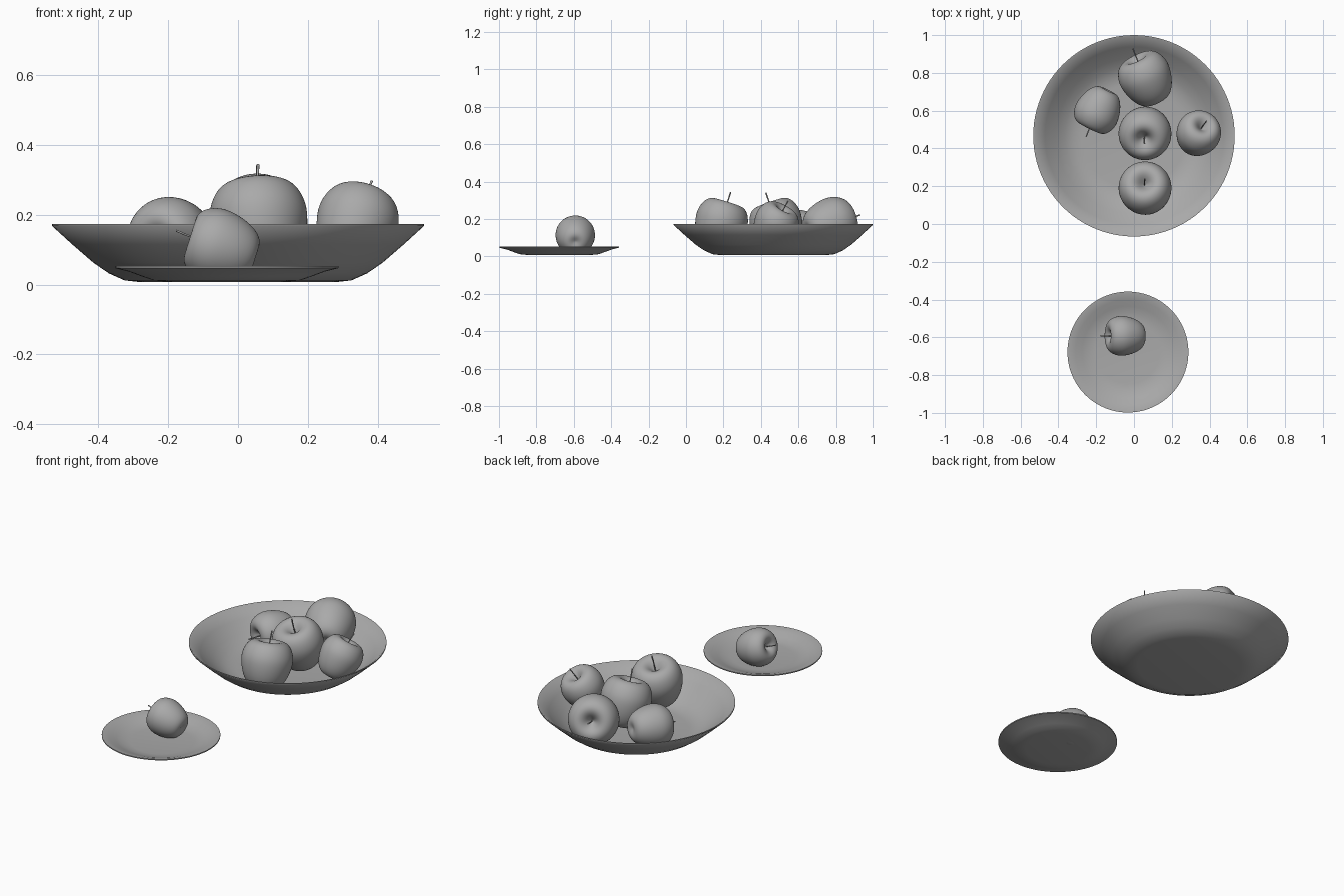
import bpy
import bmesh
import math
from mathutils import Vector

if "Cube" in bpy.data.objects:
    bpy.data.objects.remove(bpy.data.objects["Cube"])

# One plain grey material for everything
grey = bpy.data.materials.new("plain_grey")
grey.use_nodes = True
colour = (0.4, 0.4, 0.4, 1)
grey.diffuse_color = colour
grey.node_tree.nodes["Principled BSDF"].inputs["Base Color"].default_value = colour


def lathe(name, profile, steps, subdivide=0):
    """Spin an (r, z) profile around z into a smooth mesh object."""
    bm = bmesh.new()
    verts = [bm.verts.new((r, 0, z)) for r, z in profile]
    edges = [bm.edges.new(pair) for pair in zip(verts, verts[1:])]
    bmesh.ops.spin(bm, geom=verts + edges, axis=(0, 0, 1), cent=(0, 0, 0),
                   angle=math.tau, steps=steps, use_duplicate=False)
    bmesh.ops.remove_doubles(bm, verts=bm.verts, dist=0.0005)
    bmesh.ops.recalc_face_normals(bm, faces=bm.faces)
    mesh = bpy.data.meshes.new(name)
    bm.to_mesh(mesh)
    bm.free()
    mesh.materials.append(grey)
    obj = bpy.data.objects.new(name, mesh)
    bpy.context.collection.objects.link(obj)
    if subdivide:
        mod = obj.modifiers.new("smooth", "SUBSURF")
        mod.levels = mod.render_levels = subdivide
    bpy.ops.object.select_all(action="DESELECT")
    obj.select_set(True)
    bpy.context.view_layer.objects.active = obj
    bpy.ops.object.shade_smooth_by_angle(angle=math.radians(50))
    return obj


def dish(name, outline, thickness, centre):
    """Thin dish: outer outline from the middle to the rim, then back inside."""
    inner = [(max(r - thickness / 2, 0), z + thickness) for r, z in outline[:-1]]
    rim_r, rim_z = outline[-1]
    profile = outline + [(rim_r, rim_z + 0.006), (rim_r - 0.006, rim_z + 0.006)]
    obj = lathe(name, profile + inner[::-1], 96)
    obj.location = centre
    return obj


# Fruit body with a dimple at both ends, in units of its radius
BODY = [(0, -.84), (.15, -.89), (.36, -.95), (.64, -.82), (.88, -.42), (1.01, .1),
        (.99, .44), (.83, .8), (.56, .95), (.3, .87), (.1, .64), (0, .54)]


def apple(name, centre, radius, axis):
    turn = Vector((0, 0, 1)).rotation_difference(Vector(axis))
    body = lathe(name, BODY, 24, 2)
    # Slightly bent stem rising out of the dimple
    curve = bpy.data.curves.new(name + "_stem", "CURVE")
    curve.dimensions = "3D"
    curve.bevel_depth = 0.022
    curve.bevel_resolution = 2
    curve.use_fill_caps = True
    path = curve.splines.new("POLY")
    path.points.add(4)
    for i, point in enumerate(path.points):
        t = i / 4
        point.co = (0.05 * t * t, 0, 0.48 + 0.84 * t, 1)
        point.radius = 0.8 + 0.5 * t
    curve.materials.append(grey)
    stem = bpy.data.objects.new(name + "_stem", curve)
    bpy.context.collection.objects.link(stem)
    for obj in (body, stem):
        obj.location = centre
        obj.scale = (radius,) * 3
        obj.rotation_mode = "QUATERNION"
        obj.rotation_quaternion = turn


# Large bowl and small plate
dish("bowl", [(0, .007), (.28, .007), (.325, .012), (.37, .032), (.415, .063),
              (.475, .115), (.533, .168)], 0.008, (0, .467, 0))
dish("plate", [(0, .008), (.17, .008), (.21, .012), (.245, .024), (.28, .037),
               (.32, .047)], 0.005, (-.032, -.678, 0))

# Fruit in the bowl
apple("front_apple", (.06, .182, .165), .142, (-.05, .3, .95))
apple("middle_apple", (.06, .488, .164), .142, (-.06, -.33, .94))
apple("back_apple", (.067, .764, .172), .141, (-.42, .87, .25))
apple("left_side_apple", (-.187, .608, .134), .121, (-.43, -.87, -.08))
apple("right_side_apple", (.337, .473, .165), .119, (.26, .46, .85))

# Fruit on the plate
apple("plate_apple", (-.044, -.592, .107), .107, (-.95, 0, .3))
